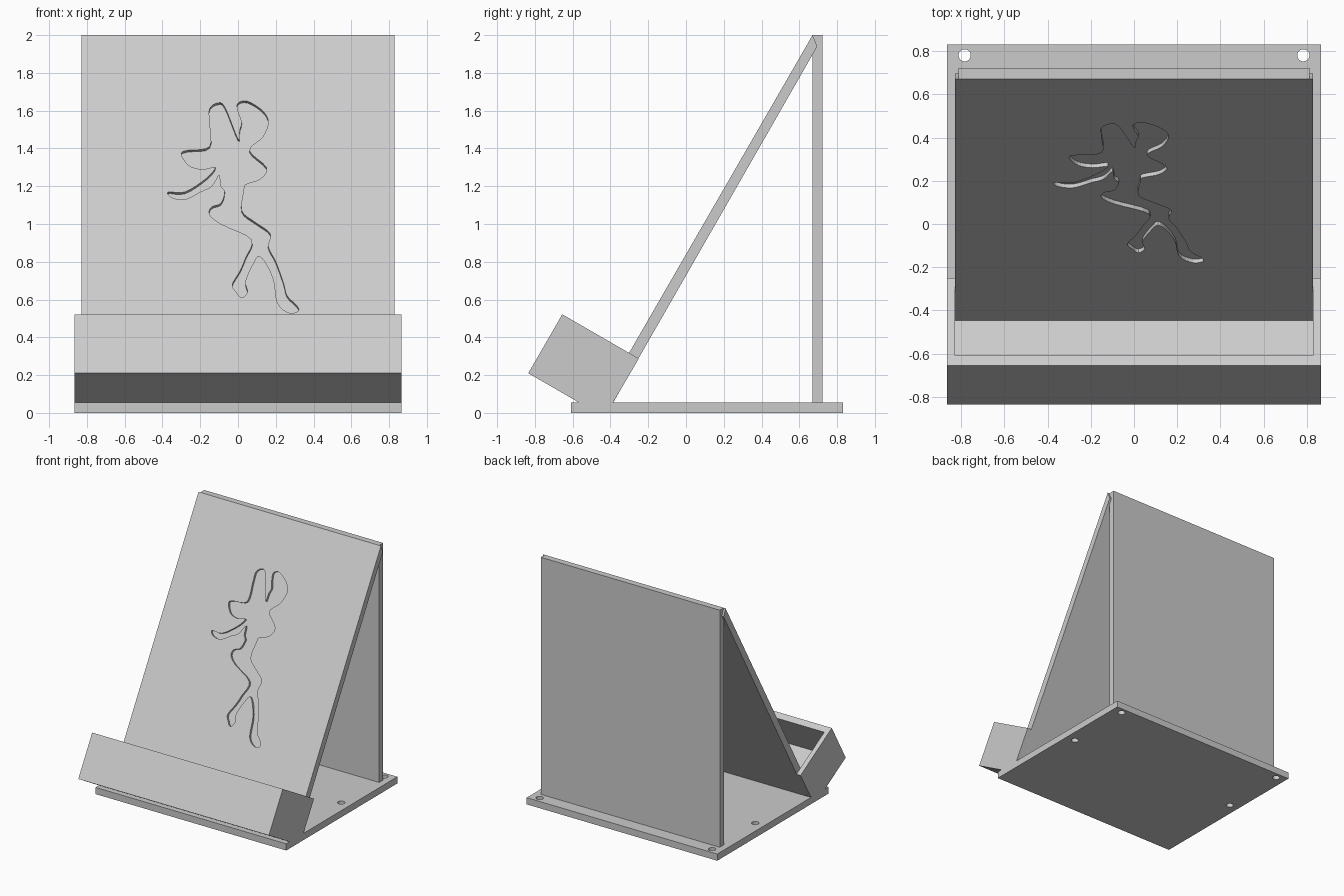
import bpy, bmesh, math
from mathutils import Vector

if "Cube" in bpy.data.objects:
    bpy.data.objects.remove(bpy.data.objects["Cube"], do_unlink=True)

grey = bpy.data.materials.new("light grey")
grey.use_nodes = True
grey.diffuse_color = (0.6, 0.6, 0.6, 1)
grey.node_tree.nodes["Principled BSDF"].inputs["Base Color"].default_value = (0.6, 0.6, 0.6, 1)


def prism(name, ring, offset):
    """Closed ring of points extruded by an offset."""
    bm = bmesh.new()
    face = bm.faces.new([bm.verts.new(p) for p in ring])
    extruded = bmesh.ops.extrude_face_region(bm, geom=[face])["geom"]
    bmesh.ops.translate(bm, vec=offset, verts=[g for g in extruded if isinstance(g, bmesh.types.BMVert)])
    bmesh.ops.recalc_face_normals(bm, faces=bm.faces)
    mesh = bpy.data.meshes.new(name)
    bm.to_mesh(mesh)
    bm.free()
    mesh.materials.append(grey)
    obj = bpy.data.objects.new(name, mesh)
    bpy.context.collection.objects.link(obj)
    return obj


def side_profile(name, yz, x0, x1):
    """Side outline extruded across the width."""
    return prism(name, [Vector((x0, y, z)) for y, z in yz], Vector((x1 - x0, 0, 0)))


def cut(target, cutter):
    cutter.hide_render = True
    cutter.hide_set(True)
    cutter.display_type = 'WIRE'
    mod = target.modifiers.new(cutter.name, 'BOOLEAN')
    mod.operation = 'DIFFERENCE'
    mod.solver = 'EXACT'
    mod.object = cutter


def smooth_loop(points, steps):
    """Catmull-Rom loop through the points."""
    result = []
    for i in range(len(points)):
        a, b, c, d = (Vector(points[(i + k - 1) % len(points)]) for k in range(4))
        for s in range(steps):
            t = s / steps
            result.append((2 * b + (c - a) * t + (2 * a - 5 * b + 4 * c - d) * t ** 2
                           + (3 * b - a - 3 * c + d) * t ** 3) / 2)
    return result


HALF = 0.865      # half width of base and tray
INNER = 0.828     # half width of the sloping panel
FLOOR = 0.055     # top of the base
WALL = 0.053
SLOPE = math.tan(math.radians(60))


def panel_y(z):
    return 0.67 - (2 - z) / SLOPE


# Base plate with four screw holes
base = side_profile("base_plate", [(-0.61, 0), (0.83, 0), (0.83, FLOOR), (-0.61, FLOOR)], -HALF, HALF)
for side in (-1, 1):
    for y in (0.22, 0.78):
        circle = [Vector((side * 0.783 + 0.028 * math.cos(a), y + 0.028 * math.sin(a), -0.1))
                  for a in (k * math.tau / 32 for k in range(32))]
        cut(base, prism("screw_hole_cutter", circle, Vector((0, 0, 0.3))))

# Upright back plate
side_profile("back_plate", [(0.67, FLOOR), (0.722, FLOOR), (0.722, 2), (0.67, 2)], -0.812, 0.812)

# Sloping front panel
panel = side_profile("sloping_panel", [(0.67, 2), (0.695, 1.94), (-0.385, FLOOR), (panel_y(FLOOR), FLOOR)],
                     -INNER, INNER)

# Engraved dancer silhouette, x and height in hundredths
outline = [
    (0, 145), (-7, 162), (-11, 164), (-15, 161), (-15, 154), (-15, 141), (-27, 139), (-30, 137),
    (-26, 131), (-19, 129), (-12, 130), (-17, 124), (-28, 117), (-37, 117), (-35, 114), (-28, 113),
    (-20, 117), (-14, 120), (-10, 126), (-9, 120), (-7, 117), (-9, 111), (-14, 109), (-15, 105),
    (-9, 100), (7, 92), (4, 82), (1, 75), (-3, 68), (-1, 64), (2, 61), (5, 64), (4, 70), (8, 79),
    (11, 83), (15, 79), (19, 70), (21, 58), (27, 53), (32, 54), (31, 57), (26, 62), (24, 69),
    (20, 80), (16, 88), (17, 95), (9, 101), (2, 107), (3, 118), (4, 121), (12, 124), (15, 130),
    (6, 139), (13, 146), (16, 154), (13, 160), (5, 165), (0, 164), (0, 160), (2, 154), (1, 150)]
outward = Vector((0, -math.sin(math.radians(60)), 0.5))
depth = 0.02
ring = [Vector((p.x / 100, panel_y(p.y / 100), p.y / 100)) - outward * depth for p in smooth_loop(outline, 4)]
cut(panel, prism("silhouette_cutter", ring, outward * depth * 2))

# Tilted tray: u runs along its floor towards the panel, v up its front wall
corner = Vector((-0.835, 0.21))
u_dir = Vector((math.cos(math.radians(30)), -0.5))
v_dir = Vector((0.5, math.cos(math.radians(30))))


def tray(u, v):
    return tuple(corner + u_dir * u + v_dir * v)


LIP = 0.36
under = (-0.567, FLOOR)
side_profile("tray_front", [tray(0, 0), tray(WALL, 0), tray(WALL, LIP), tray(0, LIP)], -HALF, HALF)
side_profile("tray_floor", [tray(WALL, 0), tray(WALL, WALL), (-0.445, 0.068), (-0.445, FLOOR), under],
             -INNER, INNER)
for name, side in (("right", -1), ("left", 1)):
    side_profile("tray_side_" + name,
                 [tray(WALL, 0), tray(WALL, LIP), tray(0.468, LIP), (-0.386, FLOOR), under],
                 side * INNER, side * HALF)
